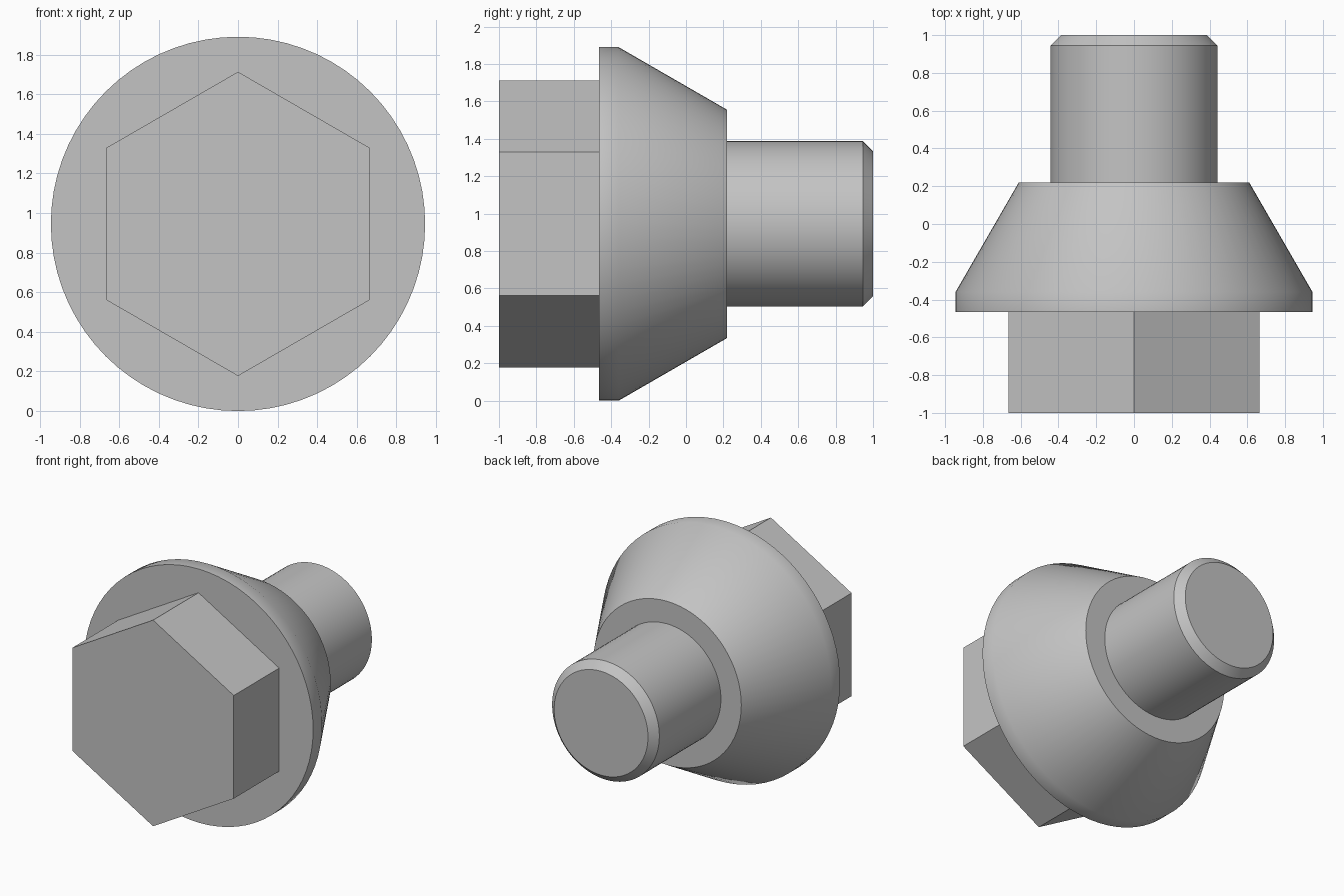
import bpy
import bmesh
from math import sin, cos, pi, radians

AXIS_HEIGHT = 0.945

cube = bpy.data.objects.get("Cube")
if cube:
    bpy.data.objects.remove(cube, do_unlink=True)

steel = bpy.data.materials.new("plain grey steel")
steel.use_nodes = True
grey = (0.55, 0.55, 0.55, 1)
steel.diffuse_color = grey
steel.node_tree.nodes["Principled BSDF"].inputs["Base Color"].default_value = grey


def turned_part(name, profile, sides, smooth=True):
    """Solid turned about the y axis from (y, radius) pairs, front to back."""
    bm = bmesh.new()
    rings = []
    for y, r in profile:
        angles = [2 * pi * i / sides for i in range(sides)]
        rings.append([bm.verts.new((r * sin(a), y, r * cos(a))) for a in angles])
    for front, back in zip(rings, rings[1:]):
        for i in range(sides):
            j = (i + 1) % sides
            bm.faces.new((front[i], front[j], back[j], back[i]))
    bm.faces.new(rings[0])
    bm.faces.new(rings[-1])
    bmesh.ops.recalc_face_normals(bm, faces=bm.faces)
    mesh = bpy.data.meshes.new(name)
    bm.to_mesh(mesh)
    bm.free()
    mesh.materials.append(steel)
    part = bpy.data.objects.new(name, mesh)
    part.location.z = AXIS_HEIGHT
    bpy.context.collection.objects.link(part)
    if smooth:
        bpy.ops.object.select_all(action="DESELECT")
        part.select_set(True)
        bpy.context.view_layer.objects.active = part
        bpy.ops.object.shade_smooth_by_angle(angle=radians(35))
    return part


# Six-sided head, its inner end buried in the flange
turned_part("hex_head", [(-1, 0.768), (-0.4, 0.768)], 6, smooth=False)

# Flange with a short rim and a tapered seat
turned_part("tapered_flange", [(-0.465, 0.945), (-0.36, 0.945), (0.22, 0.61)], 72)

# Round shank with a chamfered tip
turned_part("shank", [(0.1, 0.442), (0.945, 0.442), (1, 0.387)], 72)
